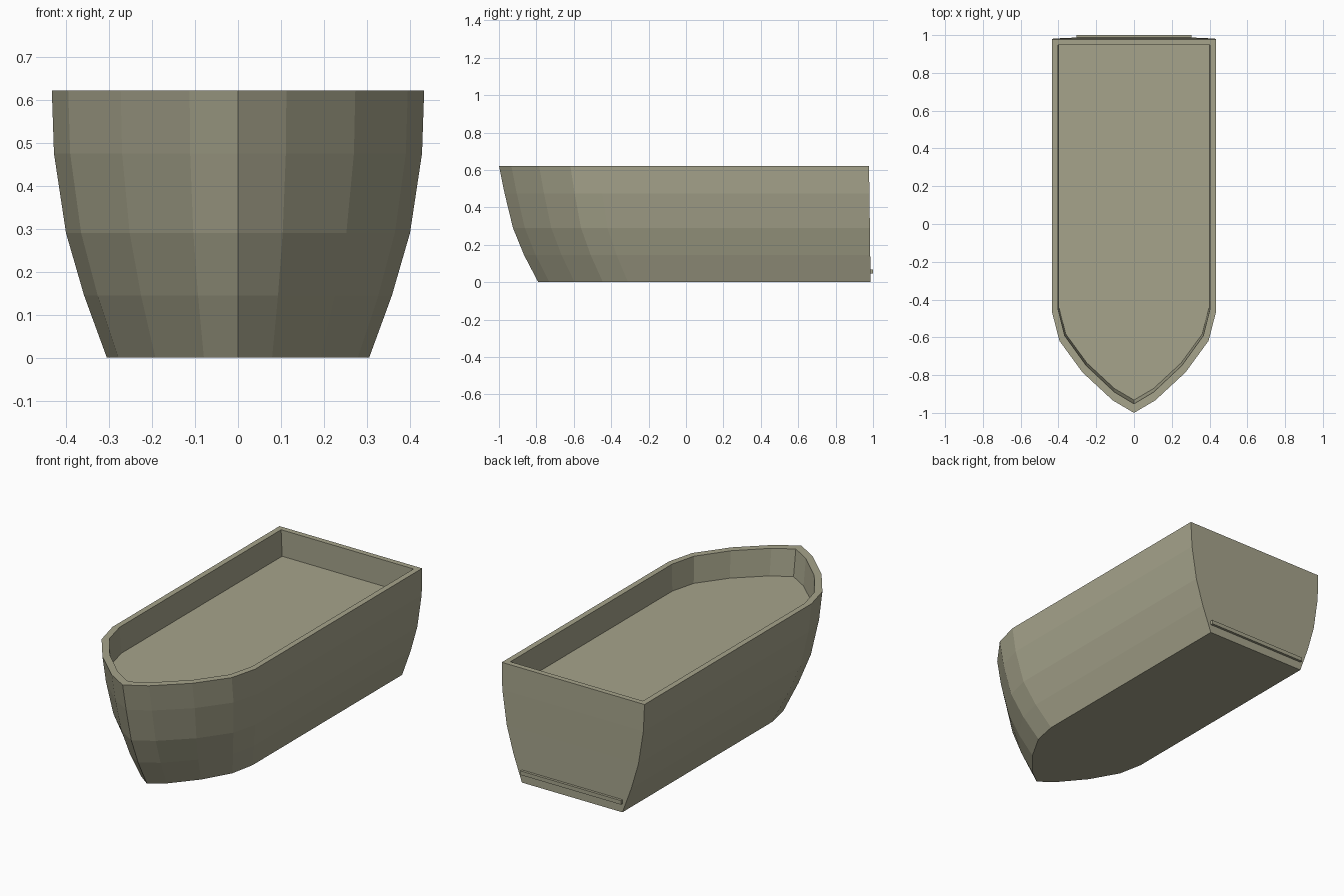
import bpy, bmesh

if "Cube" in bpy.data.objects:
    bpy.data.objects.remove(bpy.data.objects["Cube"])

paint = bpy.data.materials.new("olive_grey")
paint.diffuse_color = (0.38, 0.37, 0.26, 1)
paint.use_nodes = True
paint.node_tree.nodes["Principled BSDF"].inputs["Base Color"].default_value = paint.diffuse_color

# Half outline of the bow: (fraction of half width, fraction of bow length)
BOW = [(0, 0), (0.26, 0.125), (0.63, 0.405), (0.912, 0.72), (1, 1)]


def finish(bm, name):
    bmesh.ops.recalc_face_normals(bm, faces=bm.faces)
    mesh = bpy.data.meshes.new(name)
    bm.to_mesh(mesh)
    bm.free()
    mesh.materials.append(paint)
    obj = bpy.data.objects.new(name, mesh)
    bpy.context.collection.objects.link(obj)
    return obj


def ring(bm, z, half_width, bow, length, stern):
    """Closed boat outline, starting at the bow point, at height z."""
    half = [(fx * half_width, bow + fy * length) for fx, fy in BOW]
    half.append((half_width, stern))
    outline = half + [(-x, y) for x, y in reversed(half[1:])]
    return [bm.verts.new((x, y, z)) for x, y in outline]


# Hull: outer sections upward, over the rim, down to the recessed deck
# (z, half width, bow y, bow length, stern y)
SECTIONS = [
    (0.0, 0.305, -0.79, 0.48, 0.987),
    (0.145, 0.358, -0.866, 0.495, 0.985),
    (0.29, 0.40, -0.925, 0.505, 0.983),
    (0.475, 0.428, -0.97, 0.52, 0.981),
    (0.622, 0.433, -1.0, 0.53, 0.978),
    (0.622, 0.402, -0.952, 0.50, 0.948),
    (0.478, 0.396, -0.932, 0.485, 0.948),
]
bm = bmesh.new()
rings = [ring(bm, *s) for s in SECTIONS]
for low, high in zip(rings, rings[1:]):
    n = len(low)
    for i in range(n):
        j = (i + 1) % n
        bm.faces.new((low[i], low[j], high[j], high[i]))
bm.faces.new(rings[0][::-1])   # bottom
bm.faces.new(rings[-1])        # deck
finish(bm, "hull")

# Thin ledge across the stern
bm = bmesh.new()
bmesh.ops.create_cube(bm, size=1)
bmesh.ops.scale(bm, vec=(0.61, 0.02, 0.022), verts=bm.verts)
bmesh.ops.translate(bm, vec=(0, 0.99, 0.058), verts=bm.verts)
finish(bm, "stern_ledge")
